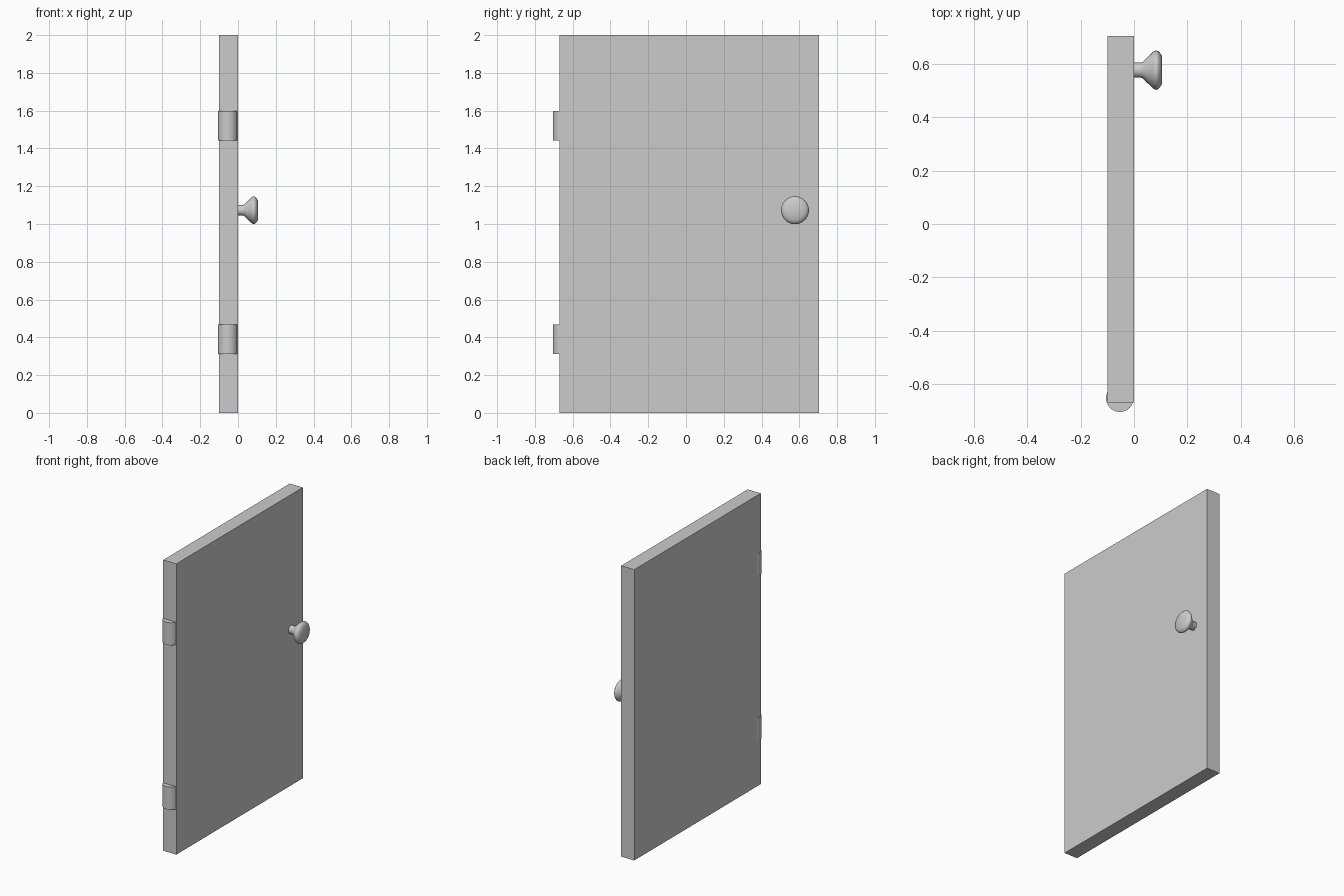
import bpy, bmesh
from math import radians
from mathutils import Matrix, Vector

if "Cube" in bpy.data.objects:
    bpy.data.objects.remove(bpy.data.objects["Cube"])


def make_object(name, bm, smooth=None):
    bmesh.ops.recalc_face_normals(bm, faces=bm.faces)
    mesh = bpy.data.meshes.new(name)
    bm.to_mesh(mesh)
    bm.free()
    obj = bpy.data.objects.new(name, mesh)
    bpy.context.collection.objects.link(obj)
    if smooth:
        bpy.ops.object.select_all(action='DESELECT')
        obj.select_set(True)
        bpy.context.view_layer.objects.active = obj
        bpy.ops.object.shade_smooth_by_angle(angle=radians(smooth))
    return obj


def box(name, lo, hi):
    lo, hi = Vector(lo), Vector(hi)
    bm = bmesh.new()
    bmesh.ops.create_cube(bm, size=1, matrix=Matrix.Translation((lo + hi) / 2)
                          @ Matrix.Diagonal((*(hi - lo), 1)))
    return make_object(name, bm)


def cylinder(name, x, y, z0, z1, radius):
    bm = bmesh.new()
    bmesh.ops.create_cone(bm, cap_ends=True, segments=32, radius1=radius, radius2=radius,
                          depth=z1 - z0, matrix=Matrix.Translation((x, y, (z0 + z1) / 2)))
    return make_object(name, bm, 40)


# Door slab
box("door_panel", (-0.10, -0.67, 0), (0, 0.705, 2))

# Hinge barrels set into the edge of the slab
for name, z0 in (("lower_hinge", 0.312), ("upper_hinge", 1.443)):
    cylinder(name, -0.053, -0.653, z0, z0 + 0.155, 0.052)

# Turned knob: (x, radius) profile revolved about the x axis
profile = [(-0.01, 0), (-0.01, 0.028), (0.026, 0.028), (0.033, 0.031), (0.07, 0.067),
           (0.077, 0.072), (0.084, 0.074), (0.091, 0.071), (0.097, 0.065),
           (0.105, 0.053), (0.105, 0)]
cy, cz = 0.577, 1.073
bm = bmesh.new()
verts = [bm.verts.new((x, cy + r, cz)) for x, r in profile]
edges = [bm.edges.new(pair) for pair in zip(verts, verts[1:])]
bmesh.ops.spin(bm, geom=verts + edges, cent=(0, cy, cz), axis=(1, 0, 0),
               angle=radians(360), steps=32)
bmesh.ops.remove_doubles(bm, verts=bm.verts, dist=0.0005)
make_object("door_knob", bm, 40)
